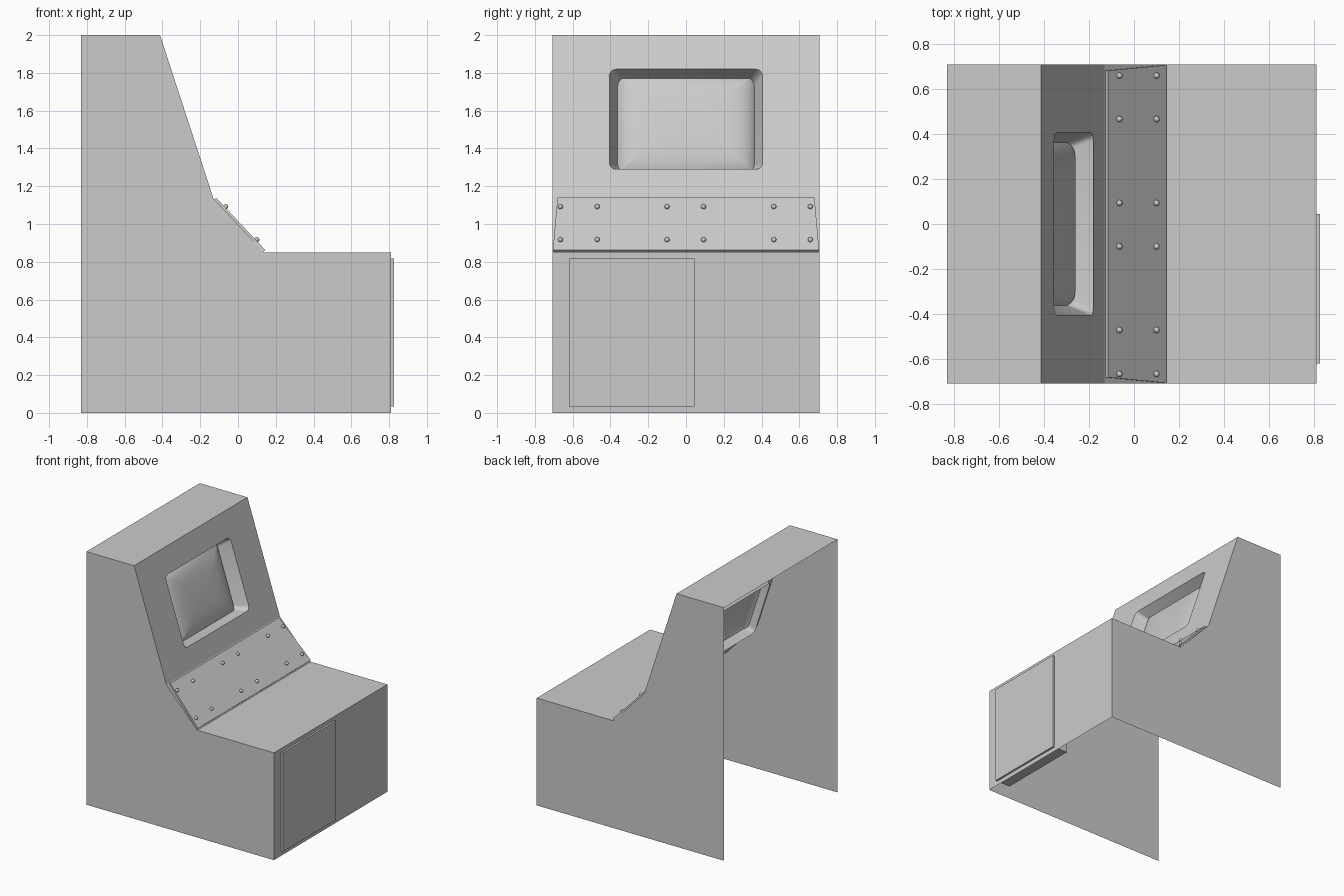
import bpy, bmesh, math
from mathutils import Vector, Matrix

if "Cube" in bpy.data.objects:
    bpy.data.objects.remove(bpy.data.objects["Cube"])

HALF = 0.708                      # half the cabinet width
PROFILE = [(-.83, 0), (-.83, 2), (-.413, 2), (-.13, 1.135), (.14, .848), (.81, .848), (.81, 0)]


def make(name, bm, smooth=False, recalc=True):
    if recalc:
        bmesh.ops.recalc_face_normals(bm, faces=bm.faces[:])
    me = bpy.data.meshes.new(name)
    bm.to_mesh(me)
    bm.free()
    ob = bpy.data.objects.new(name, me)
    bpy.context.collection.objects.link(ob)
    for p in me.polygons:
        p.use_smooth = smooth
    return ob


def slope_frame(low, high):
    """Origin, up-slope direction and outward normal of a sloped profile edge."""
    o = Vector((low[0], 0, low[1]))
    up = (Vector((high[0], 0, high[1])) - o).normalized()
    return o, up, Vector((up.z, 0, -up.x))


# Screen slope: y across, w up the slope, d depth behind it
O, U, N = slope_frame(PROFILE[3], PROFILE[2])
SLOPE_LEN = (Vector(PROFILE[2]) - Vector(PROFILE[3])).length
W0, W1, HY, DEPTH, SEG = .163, .72, .405, .18, 5
WC, HW = (W0 + W1) / 2, (W1 - W0) / 2


def on_slope(y, w, d=0):
    return O + U * w - N * d + Vector((0, y, 0))


def wall_ring():
    """Unit rounded rectangle, corner by corner from (+y, +w)."""
    r, pts = .035, []
    for k, (sy, sw) in enumerate([(1, 1), (-1, 1), (-1, -1), (1, -1)]):
        for i in range(SEG + 1):
            a = math.pi / 2 * (k + i / SEG)
            pts.append(((sy * (HY - r) + r * math.cos(a)) / HY,
                        (sw * (HW - r) + r * math.sin(a)) / HW))
    return pts


def recess_point(s, t, d):
    f = d / DEPTH
    return on_slope(s * (HY - .075 * f), WC + t * (HW - .05 * f), d)


RING = wall_ring()
COUNT = len(RING)

# Cabinet shell, open at the back and underneath
bm = bmesh.new()
left = [bm.verts.new((x, -HALF, z)) for x, z in PROFILE]
right = [bm.verts.new((x, HALF, z)) for x, z in PROFILE]
bm.faces.new(left)
bm.faces.new(right)
for i in (1, 3, 4, 5):
    bm.faces.new((left[i], left[i + 1], right[i + 1], right[i]))
# slope face around the screen opening
hole = [bm.verts.new(recess_point(s, t, 0)) for s, t in RING]
corners = [right[2], left[2], left[3], right[3]]
for k in range(4):
    b = k * (SEG + 1)
    for i in range(SEG):
        bm.faces.new((corners[k], hole[b + i], hole[b + i + 1]))
    bm.faces.new((corners[k], hole[b + SEG], hole[(b + SEG + 1) % COUNT], corners[(k + 1) % 4]))
make("cabinet", bm)

# Tapered recess walls, open at the back
bm = bmesh.new()
front = [bm.verts.new(recess_point(s, t, 0)) for s, t in RING]
back = [bm.verts.new(recess_point(s, t, DEPTH)) for s, t in RING]
for i in range(COUNT):
    j = (i + 1) % COUNT
    bm.faces.new((front[i], back[i], back[j], front[j]))
walls = make("screen_recess", bm, True, recalc=False)

# Bulged screen built from shrinking rings
bm = bmesh.new()
rows = []
STEPS = 14
for n in range(STEPS):
    f = 1 - (n / STEPS) ** 1.2
    row = []
    for s, t in RING:
        a, b = s * f, t * f
        row.append(bm.verts.new(recess_point(a, b, .042 + .015 * b * b + .05 * abs(a) ** 6)))
    rows.append(row)
for r0, r1 in zip(rows, rows[1:]):
    for i in range(COUNT):
        j = (i + 1) % COUNT
        bm.faces.new((r0[i], r0[j], r1[j], r1[i]))
centre = bm.verts.new(recess_point(0, 0, .042))
for i in range(COUNT):
    bm.faces.new((rows[-1][i], rows[-1][(i + 1) % COUNT], centre))
make("screen", bm, True, recalc=False)

# Control panel: thin trapezoid plate on the lower slope
PO, PU, PN = slope_frame(PROFILE[4], PROFILE[3])
bm = bmesh.new()
plate = []
for h in (0, .013):
    plate.append([bm.verts.new(PO + PU * w + PN * h + Vector((0, y, 0)))
                  for w, y in ((.008, -.705), (.008, .705), (.388, .68), (.388, -.68))])
bm.faces.new(plate[0])
bm.faces.new(plate[1])
for i in range(4):
    j = (i + 1) % 4
    bm.faces.new((plate[0][i], plate[0][j], plate[1][j], plate[1][i]))
make("control_panel", bm)

# Panel bolts with rounded heads
bm = bmesh.new()
turn = PN.to_track_quat('Z', 'Y').to_matrix().to_4x4()
for w in (.078, .318):
    for y in (-.665, -.47, -.1, .093, .465, .658):
        pos = PO + PU * w + PN * .018 + Vector((0, y, 0))
        bmesh.ops.create_uvsphere(bm, u_segments=12, v_segments=8, radius=.0135,
                                  matrix=Matrix.Translation(pos) @ turn)
make("panel_bolts", bm, True)

# Front door, a thick block set through the front wall
bm = bmesh.new()
bmesh.ops.create_cube(bm, size=1, matrix=Matrix.Translation((.7575, -.287, .426))
                      @ Matrix.Diagonal((.135, .664, .782, 1)))
make("door", bm)

# Keep the recess corners round and its rims crisp
bpy.ops.object.select_all(action='DESELECT')
walls.select_set(True)
bpy.context.view_layer.objects.active = walls
bpy.ops.object.shade_smooth_by_angle(angle=math.radians(35))
